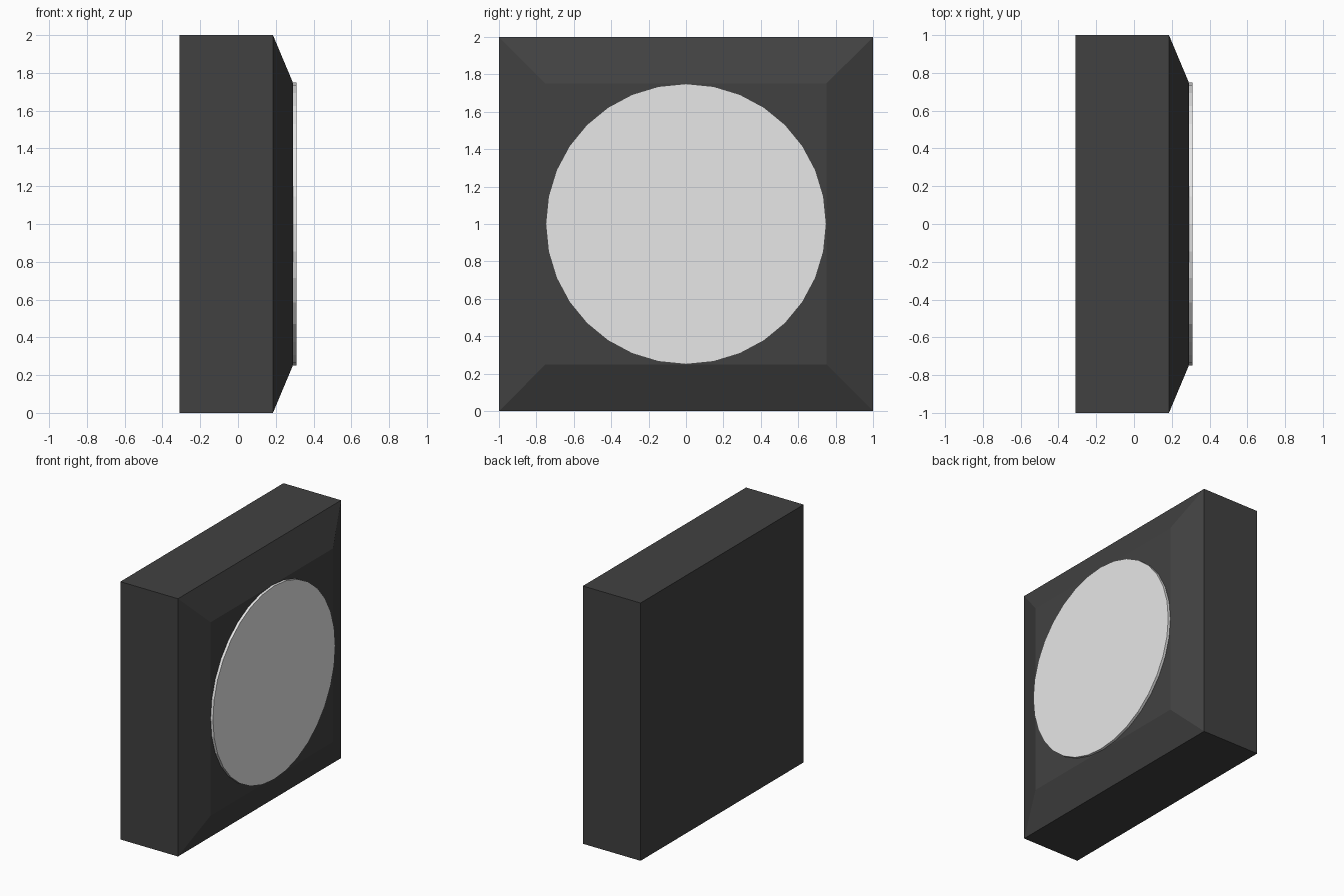
import bpy, bmesh, math
from mathutils import Matrix

if "Cube" in bpy.data.objects:
    bpy.data.objects.remove(bpy.data.objects["Cube"])


def material(name, rgb):
    m = bpy.data.materials.new(name)
    m.diffuse_color = (*rgb, 1.0)
    m.use_nodes = True
    m.node_tree.nodes["Principled BSDF"].inputs["Base Color"].default_value = m.diffuse_color
    return m


def finish(bm, name, mat):
    bmesh.ops.recalc_face_normals(bm, faces=bm.faces)
    mesh = bpy.data.meshes.new(name)
    bm.to_mesh(mesh)
    bm.free()
    mesh.materials.append(mat)
    obj = bpy.data.objects.new(name, mesh)
    bpy.context.collection.objects.link(obj)
    return obj


dark = material("dark_grey", (0.053, 0.053, 0.053))
light = material("light_grey", (0.8, 0.8, 0.8))

BACK, SHOULDER, FACE, FRONT = -0.31, 0.185, 0.29, 0.31

# Housing: square slab whose right side tapers to a smaller flat face
bm = bmesh.new()
rings = []
for x, half in ((BACK, 1.0), (SHOULDER, 1.0), (FACE, 0.75)):
    rings.append([bm.verts.new((x, sy * half, 1 + sz * half))
                  for sy, sz in ((-1, -1), (1, -1), (1, 1), (-1, 1))])
for a, b in zip(rings, rings[1:]):
    for i in range(4):
        j = (i + 1) % 4
        bm.faces.new((a[i], a[j], b[j], b[i]))
bm.faces.new(rings[0])
bm.faces.new(rings[-1])
finish(bm, "housing", dark)

# Round lens plate on the flat face
bm = bmesh.new()
place = Matrix.Translation(((FACE + FRONT) / 2, 0, 1)) @ Matrix.Rotation(math.pi / 2, 4, 'Y')
bmesh.ops.create_cone(bm, cap_ends=True, segments=32, radius1=0.75, radius2=0.75,
                      depth=FRONT - FACE, matrix=place)
finish(bm, "lens_disc", light)
